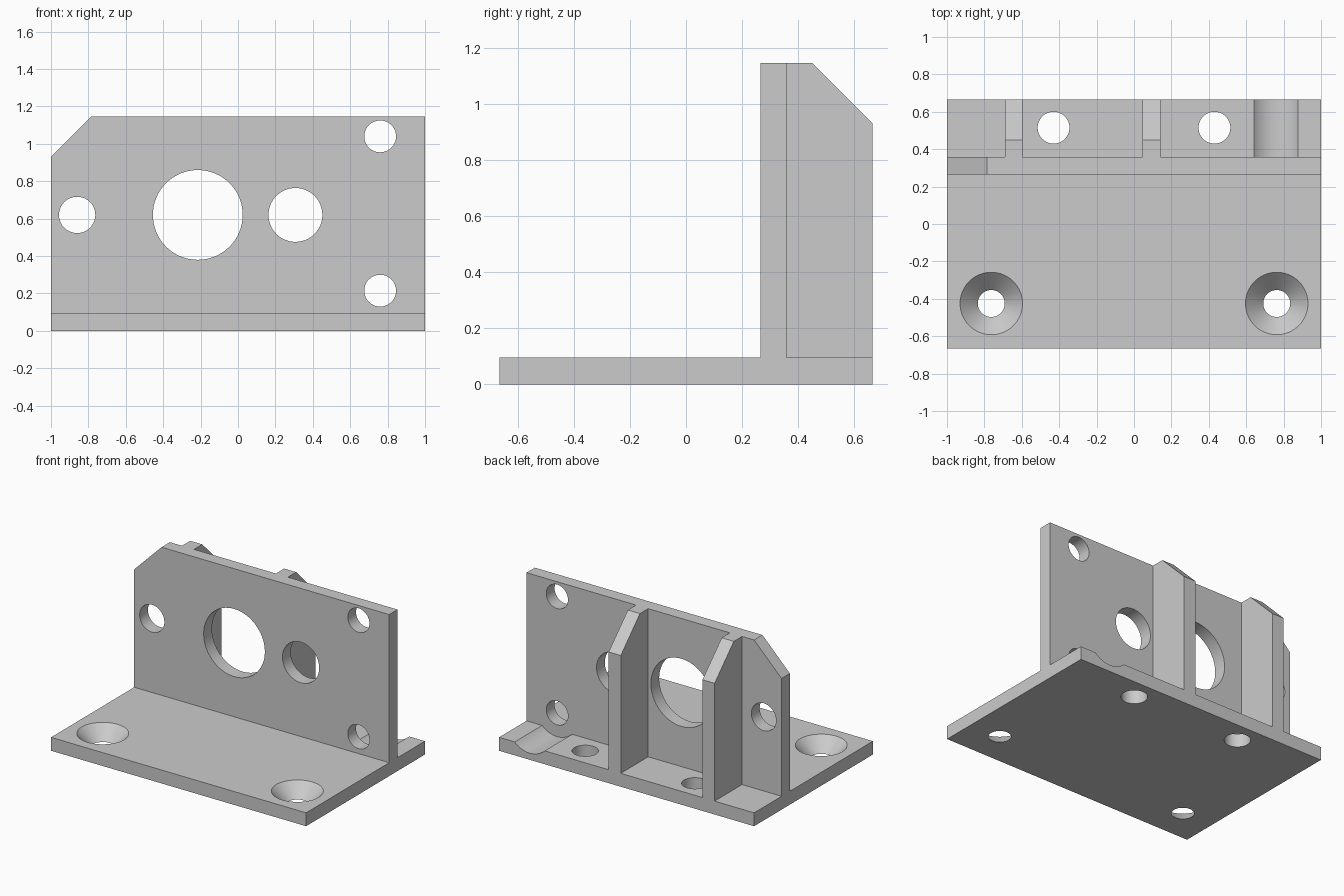
import bpy, bmesh, math
from mathutils import Matrix, Vector

cube = bpy.data.objects.get("Cube")
if cube:
    bpy.data.objects.remove(cube, do_unlink=True)

# Single plain material
grey = bpy.data.materials.new("plain_grey")
grey.use_nodes = True
colour = (0.6, 0.6, 0.6, 1)
grey.diffuse_color = colour
grey.node_tree.nodes["Principled BSDF"].inputs["Base Color"].default_value = colour

BASE, BACK, TOP = 0.095, 0.665, 1.145
WALL_FRONT, WALL_BACK = 0.265, 0.358
CHAMFER = 0.215


def add_object(name, bm):
    bmesh.ops.recalc_face_normals(bm, faces=bm.faces)
    mesh = bpy.data.meshes.new(name)
    bm.to_mesh(mesh)
    bm.free()
    mesh.materials.append(grey)
    obj = bpy.data.objects.new(name, mesh)
    bpy.context.collection.objects.link(obj)
    return obj


def prism(name, points, direction):
    """Extrude a closed outline of 3D points along a direction."""
    bm = bmesh.new()
    face = bm.faces.new([bm.verts.new(p) for p in points])
    result = bmesh.ops.extrude_face_region(bm, geom=[face], use_keep_orig=True)
    moved = [g for g in result["geom"] if isinstance(g, bmesh.types.BMVert)]
    bmesh.ops.translate(bm, verts=moved, vec=Vector(direction))
    return add_object(name, bm)


def drill(name, centre, r_low, r_high, depth, along_y=False):
    """Cone or cylinder cutter, upright or lying along y."""
    bm = bmesh.new()
    turn = Matrix.Rotation(math.pi / 2, 4, "X") if along_y else Matrix()
    bmesh.ops.create_cone(bm, cap_ends=True, segments=64, radius1=r_low,
                          radius2=r_high, depth=depth,
                          matrix=Matrix.Translation(centre) @ turn)
    return add_object(name, bm)


def combine(target, tool, operation):
    mod = target.modifiers.new(operation.lower(), "BOOLEAN")
    mod.operation, mod.solver, mod.object = operation, "EXACT", tool
    bpy.context.view_layer.objects.active = target
    bpy.ops.object.modifier_apply(modifier=mod.name)
    bpy.data.objects.remove(tool, do_unlink=True)


# Base plate and upright wall as one extruded profile
profile = [(-BACK, 0), (BACK, 0), (BACK, BASE), (WALL_BACK, BASE),
           (WALL_BACK, TOP), (WALL_FRONT, TOP), (WALL_FRONT, BASE), (-BACK, BASE)]
bracket = prism("bracket_body", [(-1, y, z) for y, z in profile], (2, 0, 0))

# Stiffening ribs with sloped back corners
rib = [(0.31, 0.05), (BACK, 0.05), (BACK, TOP - CHAMFER),
       (BACK - CHAMFER, TOP), (0.31, TOP)]
for x in (-0.69, 0.046):
    combine(bracket, prism("rib", [(x, y, z) for y, z in rib], (0.095, 0, 0)), "UNION")

# Cut-off upper corner of the wall
e = 0.1
corner = [(-1 - e, TOP - CHAMFER - e), (-1 + CHAMFER + e, TOP + e), (-1 - e, TOP + e)]
combine(bracket, prism("corner_cutter", [(x, 0.2, z) for x, z in corner],
                       (0, 0.3, 0)), "DIFFERENCE")

# Round holes through the wall
for x, z, r in [(-0.86, 0.62, 0.097), (-0.215, 0.62, 0.24), (0.307, 0.62, 0.144),
                (0.76, 1.04, 0.085), (0.76, 0.215, 0.085)]:
    combine(bracket, drill("wall_drill", (x, 0.31, z), r, r, 0.2, True), "DIFFERENCE")

# Countersunk and plain holes through the base
for side in (-1, 1):
    sink = drill("countersink", (side * 0.763, -0.425, BASE / 2), 0.062, 0.177, BASE + 0.02)
    combine(bracket, sink, "DIFFERENCE")
    hole = drill("base_drill", (side * 0.763, -0.425, BASE / 2), 0.072, 0.072, 0.3)
    combine(bracket, hole, "DIFFERENCE")
    hole = drill("base_drill", (side * 0.43, 0.515, BASE / 2), 0.085, 0.085, 0.3)
    combine(bracket, hole, "DIFFERENCE")

# Shallow screw-head groove behind the lower wall hole
groove = drill("groove_cutter", (0.76, WALL_BACK + 0.25, 0.215), 0.168, 0.168, 0.5, True)
combine(bracket, groove, "DIFFERENCE")

# Smooth curved walls, sharp edges elsewhere
bpy.ops.object.select_all(action="DESELECT")
bracket.select_set(True)
bpy.context.view_layer.objects.active = bracket
bpy.ops.object.shade_smooth_by_angle(angle=math.radians(30))
